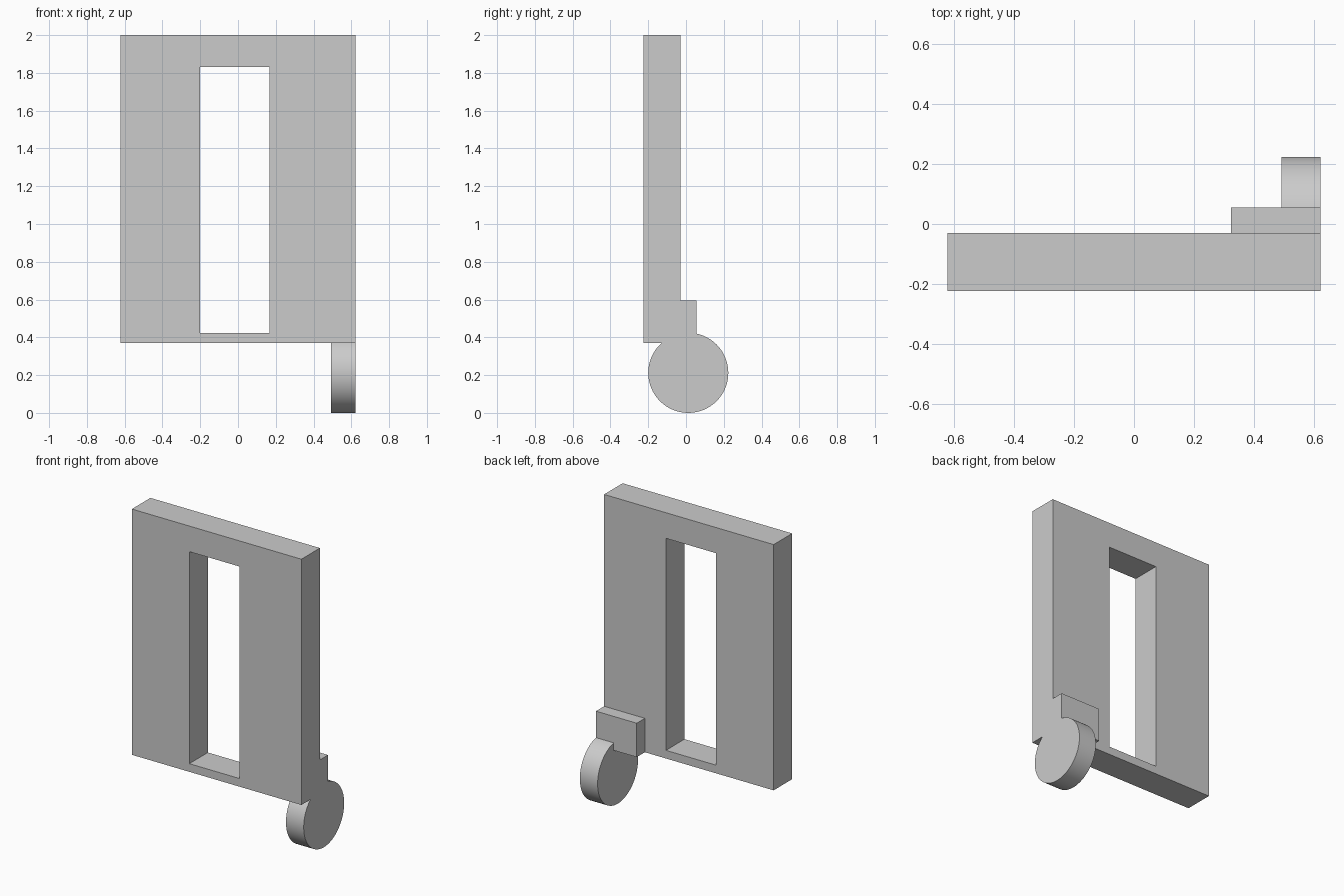
import bpy, bmesh, math
from mathutils import Matrix, Vector

if "Cube" in bpy.data.objects:
    bpy.data.objects.remove(bpy.data.objects["Cube"], do_unlink=True)

# Single grey material
grey = bpy.data.materials.new("plain grey")
grey.use_nodes = True
colour = (0.6, 0.6, 0.6, 1)
grey.diffuse_color = colour
grey.node_tree.nodes["Principled BSDF"].inputs["Base Color"].default_value = colour


def finish(name, bm):
    bmesh.ops.recalc_face_normals(bm, faces=bm.faces[:])
    mesh = bpy.data.meshes.new(name)
    bm.to_mesh(mesh)
    bm.free()
    mesh.materials.append(grey)
    obj = bpy.data.objects.new(name, mesh)
    bpy.context.collection.objects.link(obj)
    return obj


def rectangle(bm, x0, x1, z0, z1, y):
    return [bm.verts.new((x, y, z)) for x, z in ((x0, z0), (x1, z0), (x1, z1), (x0, z1))]


def extrude_back(bm, depth):
    made = bmesh.ops.extrude_face_region(bm, geom=bm.faces[:])["geom"]
    verts = [g for g in made if isinstance(g, bmesh.types.BMVert)]
    bmesh.ops.translate(bm, verts=verts, vec=Vector((0, depth, 0)))


side, front, back = 0.622, -0.224, -0.03
bottom = 0.37

# Upright panel with a tall opening
bm = bmesh.new()
outer = rectangle(bm, -side, side, bottom, 2.0, front)
inner = rectangle(bm, -0.2, 0.168, 0.424, 1.83, front)
for i in range(4):
    j = (i + 1) % 4
    bm.faces.new((outer[i], outer[j], inner[j], inner[i]))
extrude_back(bm, back - front)
finish("panel", bm)

# Bracket block behind the lower corner
bm = bmesh.new()
bm.faces.new(rectangle(bm, 0.323, side, bottom, 0.595, back))
extrude_back(bm, 0.085)
finish("wheel_bracket", bm)

# Wheel, flush with the panel's side
radius, width = 0.212, 0.13
bm = bmesh.new()
bmesh.ops.create_cone(bm, cap_ends=True, segments=64, radius1=radius, radius2=radius,
                      depth=width, matrix=Matrix.Rotation(math.pi / 2, 4, "Y"))
wheel = finish("wheel", bm)
wheel.location = (side - width / 2, 0.012, radius)
bpy.ops.object.select_all(action="DESELECT")
wheel.select_set(True)
bpy.context.view_layer.objects.active = wheel
bpy.ops.object.shade_smooth_by_angle(angle=math.radians(30))
